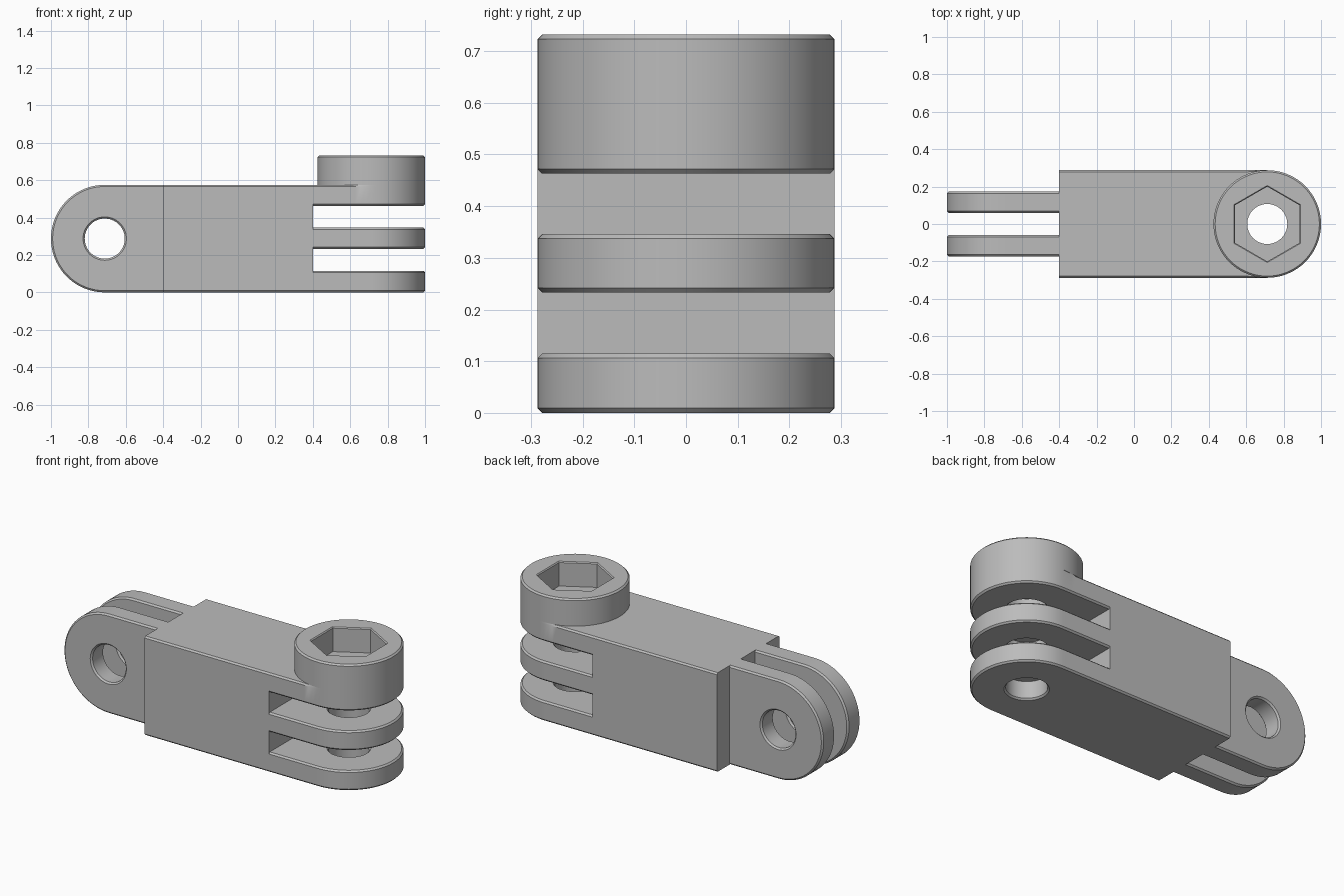
import bpy
import bmesh
from math import cos, sin, pi, radians

cube = bpy.data.objects.get("Cube")
if cube:
    bpy.data.objects.remove(cube, do_unlink=True)

N = 72          # points per ring
R = 0.2875      # half width of the link and radius of its round ends
PIVOT = 0.7125  # distance of both pivot holes from the middle
HALF = 0.4      # half length of the solid block
HOLE = 0.107
B = 0.009       # edge chamfer
ANGLES = [2 * pi * i / N for i in range(N)]

grey = bpy.data.materials.new("plain grey")
grey.use_nodes = True
grey.diffuse_color = (0.5, 0.5, 0.5, 1)
grey.node_tree.nodes["Principled BSDF"].inputs["Base Color"].default_value = (0.5, 0.5, 0.5, 1)


def finish(name, bm):
    bmesh.ops.recalc_face_normals(bm, faces=bm.faces)
    mesh = bpy.data.meshes.new(name)
    bm.to_mesh(mesh)
    bm.free()
    mesh.materials.append(grey)
    obj = bpy.data.objects.new(name, mesh)
    bpy.context.collection.objects.link(obj)
    bpy.ops.object.select_all(action="DESELECT")
    obj.select_set(True)
    bpy.context.view_layer.objects.active = obj
    bpy.ops.object.shade_smooth_by_angle(angle=radians(30))
    return obj


def circle(r, z):
    return [(r * cos(a), r * sin(a), z) for a in ANGLES]


def hexagon(r, z):
    # corners point along the second axis
    ring = []
    for a in ANGLES:
        off = (a - pi / 2) % (pi / 3) - pi / 6
        d = r * cos(pi / 6) / cos(off)
        ring.append((d * cos(a), d * sin(a), z))
    return ring


def tongue(inset, z, taper=False):
    # half round in front, square behind; the inset can fade out on the round
    ring = []
    for a in ANGLES:
        c, s = cos(a), sin(a)
        r = R - inset * (min(1, max(0, -3 * c)) if taper else 1)
        if c >= -1e-6:
            ring.append((r * c, r * s, z))
        else:
            m = max(abs(c), abs(s))
            ring.append(((PIVOT - HALF) * c / m, r * s / m, z))
    return ring


def loft(name, rings, place):
    # closed tube through all rings, outside and bore together
    bm = bmesh.new()
    loops = [[bm.verts.new(place(*p)) for p in ring] for ring in rings]
    for a, b in zip(loops, loops[1:] + loops[:1]):
        for i in range(N):
            j = (i + 1) % N
            bm.faces.new((a[i], a[j], b[j], b[i]))
    return finish(name, bm)


def bore(z0, z1):
    return [circle(HOLE + B, z1), circle(HOLE, z1 - B),
            circle(HOLE, z0 + B), circle(HOLE + B, z0)]


def prong(name, z0, z1, place):
    outside = [tongue(B, z0), tongue(0, z0 + B), tongue(0, z1 - B), tongue(B, z1)]
    return loft(name, outside + bore(z0, z1), place)


def upright(x, y, z):
    return (PIVOT + x, y, z)


def sideways(x, y, z):
    return (-PIVOT - x, z, R + y)


# Solid block with chamfered long edges
bm = bmesh.new()
bmesh.ops.create_cube(bm, size=1)
for v in bm.verts:
    v.co = (v.co.x * 2 * HALF, v.co.y * 2 * R, (v.co.z + 0.5) * 2 * R)
long_edges = [e for e in bm.edges if abs(e.verts[0].co.x - e.verts[1].co.x) > HALF]
bmesh.ops.bevel(bm, geom=long_edges, offset=B, segments=1, affect="EDGES")
finish("block", bm)

# Three flat prongs on the left end
prong("lower_prong", 0, 0.115, upright)
prong("middle_prong", 0.233, 0.346, upright)
Z0, Z1 = 0.463, 2 * R
loft("upper_prong",
     [tongue(B, Z0), tongue(0, Z0 + B), tongue(0, Z1 - B), tongue(B, Z1, taper=True),
      circle(HOLE, Z1), circle(HOLE, Z0 + B), circle(HOLE + B, Z0)], upright)

# Round cap with a six-sided nut pocket
TOP, FLOOR = 0.732, 0.59
loft("nut_cap",
     [circle(R, Z1), circle(R, TOP - B), circle(R - B, TOP),
      hexagon(0.206, TOP), hexagon(0.2, TOP - 0.006), hexagon(0.2, FLOOR),
      circle(HOLE, FLOOR), circle(HOLE, Z1)], upright)

# Two upright prongs on the right end
prong("front_prong", -0.173, -0.06, sideways)
prong("back_prong", 0.06, 0.173, sideways)
